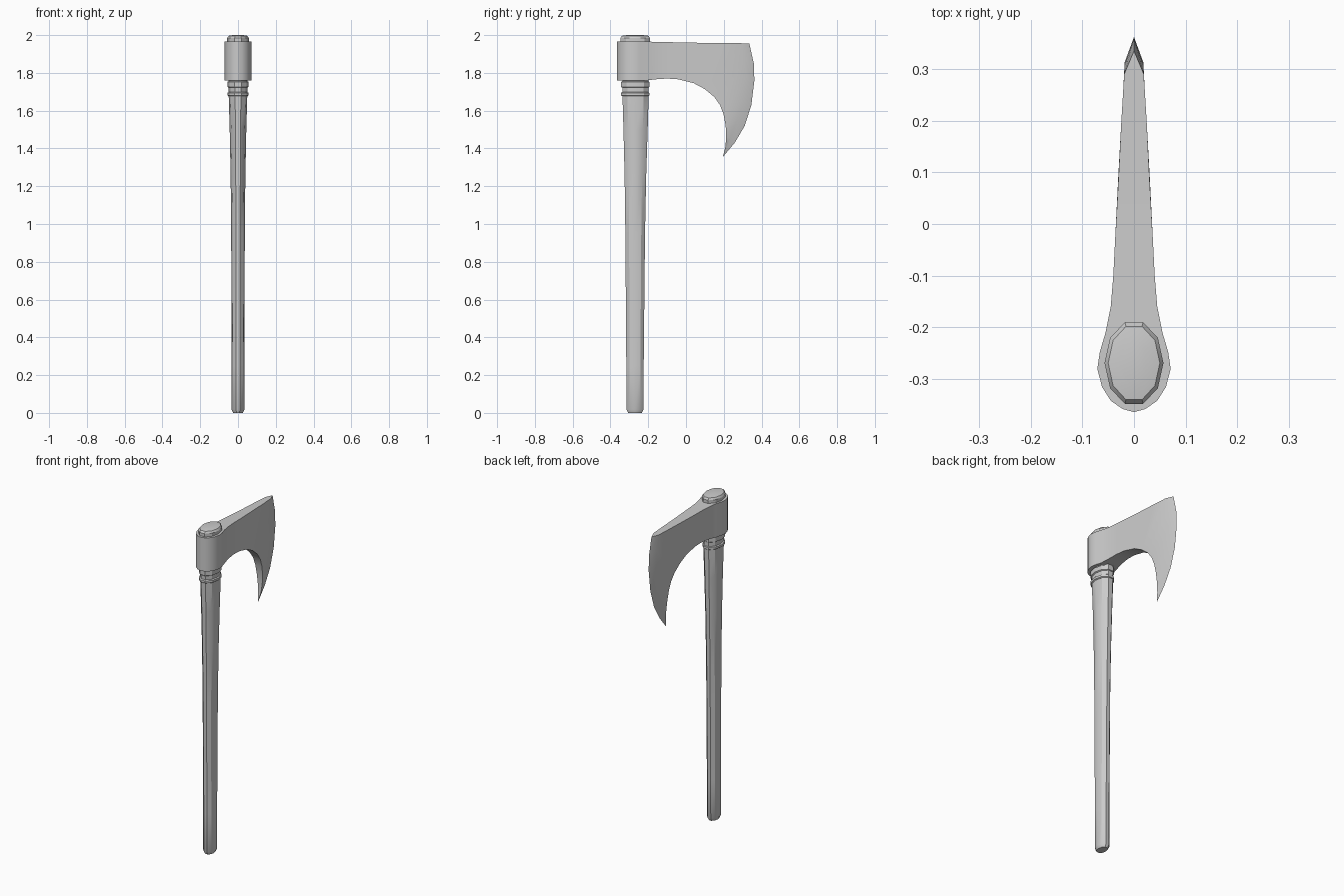
import bpy, bmesh, math

if "Cube" in bpy.data.objects:
    bpy.data.objects.remove(bpy.data.objects["Cube"])

def finish(name, bm):
    bmesh.ops.remove_doubles(bm, verts=bm.verts, dist=0.0005)
    bmesh.ops.recalc_face_normals(bm, faces=bm.faces)
    me = bpy.data.meshes.new(name)
    bm.to_mesh(me)
    bm.free()
    ob = bpy.data.objects.new(name, me)
    bpy.context.collection.objects.link(ob)
    bpy.ops.object.select_all(action='DESELECT')
    ob.select_set(True)
    bpy.context.view_layer.objects.active = ob
    bpy.ops.object.shade_smooth_by_angle(angle=math.radians(30))

def oval_loft(name, rings, sides=10):
    """Stack of oval rings: (z, centre y, x half size, y half size)."""
    bm = bmesh.new()
    loops = []
    for z, cy, rx, ry in rings:
        ry /= math.sin(math.radians(72))
        loops.append([bm.verts.new((rx * math.cos(a), cy + ry * math.sin(a), z))
                      for a in (2 * math.pi * i / sides for i in range(sides))])
    for a, b in zip(loops, loops[1:]):
        for i in range(sides):
            j = (i + 1) % sides
            bm.faces.new((a[i], a[j], b[j], b[i]))
    bm.faces.new(loops[0])
    bm.faces.new(loops[-1])
    finish(name, bm)

# Tapered oval handle, running up through the head
oval_loft("handle", [
    (0, -0.27, 0.026, 0.036), (0.018, -0.27, 0.034, 0.045), (0.25, -0.27, 0.034, 0.046),
    (0.95, -0.269, 0.036, 0.052), (1.25, -0.268, 0.039, 0.057), (1.5, -0.267, 0.044, 0.064),
    (1.67, -0.267, 0.049, 0.069), (1.80, -0.267, 0.049, 0.069)])

# Two raised collars under the head
for name, z0, z1 in (("lower_collar", 1.677, 1.698), ("upper_collar", 1.722, 1.756)):
    oval_loft(name, [
        (z0, -0.269, 0.050, 0.070), (z0 + 0.004, -0.269, 0.056, 0.075),
        (z1 - 0.004, -0.269, 0.056, 0.075), (z1, -0.269, 0.050, 0.070)])

# Rounded cap on top of the head
oval_loft("top_cap", [
    (1.95, -0.269, 0.057, 0.079), (1.985, -0.269, 0.057, 0.079),
    (1.996, -0.269, 0.050, 0.071), (2.0, -0.269, 0.028, 0.042)])

# Socket outline seen from above: (y, half width)
socket = [(-0.364, 0), (-0.358, 0.022), (-0.342, 0.045), (-0.315, 0.062),
          (-0.28, 0.071), (-0.247, 0.066), (-0.21, 0.055)]
stations = [((y, 1.76), w, (y, 1.966), w) for y, w in socket]
# Blade: lower curve point and width, then upper / bevel line point and width
stations += [
    ((-0.16, 1.766), 0.045, (-0.16, 1.964), 0.045),
    ((-0.10, 1.770), 0.040, (-0.10, 1.963), 0.040),
    ((-0.04, 1.766), 0.037, (-0.02, 1.961), 0.036),
    ((0.04, 1.746), 0.033, (0.09, 1.959), 0.030),
    ((0.10, 1.714), 0.030, (0.19, 1.958), 0.025),
    ((0.15, 1.672), 0.027, (0.29, 1.957), 0.019)]
corner = len(stations) - 1
stations += [
    ((0.180, 1.630), 0.025, (0.308, 1.87), 0.018),
    ((0.199, 1.580), 0.023, (0.313, 1.77), 0.018),
    ((0.210, 1.520), 0.020, (0.300, 1.65), 0.017),
    ((0.213, 1.460), 0.015, (0.272, 1.55), 0.014),
    ((0.208, 1.405), 0.009, (0.235, 1.455), 0.009),
    ((0.195, 1.355), 0, (0.195, 1.355), 0)]
# Cutting edge, from the top corner down to the beard tip
edge = [(0.335, 1.956), (0.359, 1.85), (0.362, 1.76), (0.346, 1.63),
        (0.311, 1.52), (0.258, 1.43), (0.195, 1.355)]

bm = bmesh.new()
def quad(*pts):
    unique = list(dict.fromkeys(pts))
    if len(unique) > 2:
        bm.faces.new([bm.verts.new(p) for p in unique])

def at(p, x):
    return (x, p[0], p[1])

for i in range(len(stations) - 1):
    (b0, wb0, m0, wm0), (b1, wb1, m1, wm1) = stations[i:i + 2]
    for s in (1, -1):
        quad(at(b0, s * wb0), at(b1, s * wb1), at(m1, s * wm1), at(m0, s * wm0))
        if i >= corner:
            e0, e1 = edge[i - corner], edge[i - corner + 1]
            quad(at(m0, s * wm0), at(m1, s * wm1), at(e1, 0), at(e0, 0))
    quad(at(b0, wb0), at(b1, wb1), at(b1, -wb1), at(b0, -wb0))
    if i < corner:
        quad(at(m0, wm0), at(m1, wm1), at(m1, -wm1), at(m0, -wm0))
_, _, mc, wc = stations[corner]
quad(at(mc, wc), at(mc, -wc), at(edge[0], 0))
finish("axe_head", bm)
